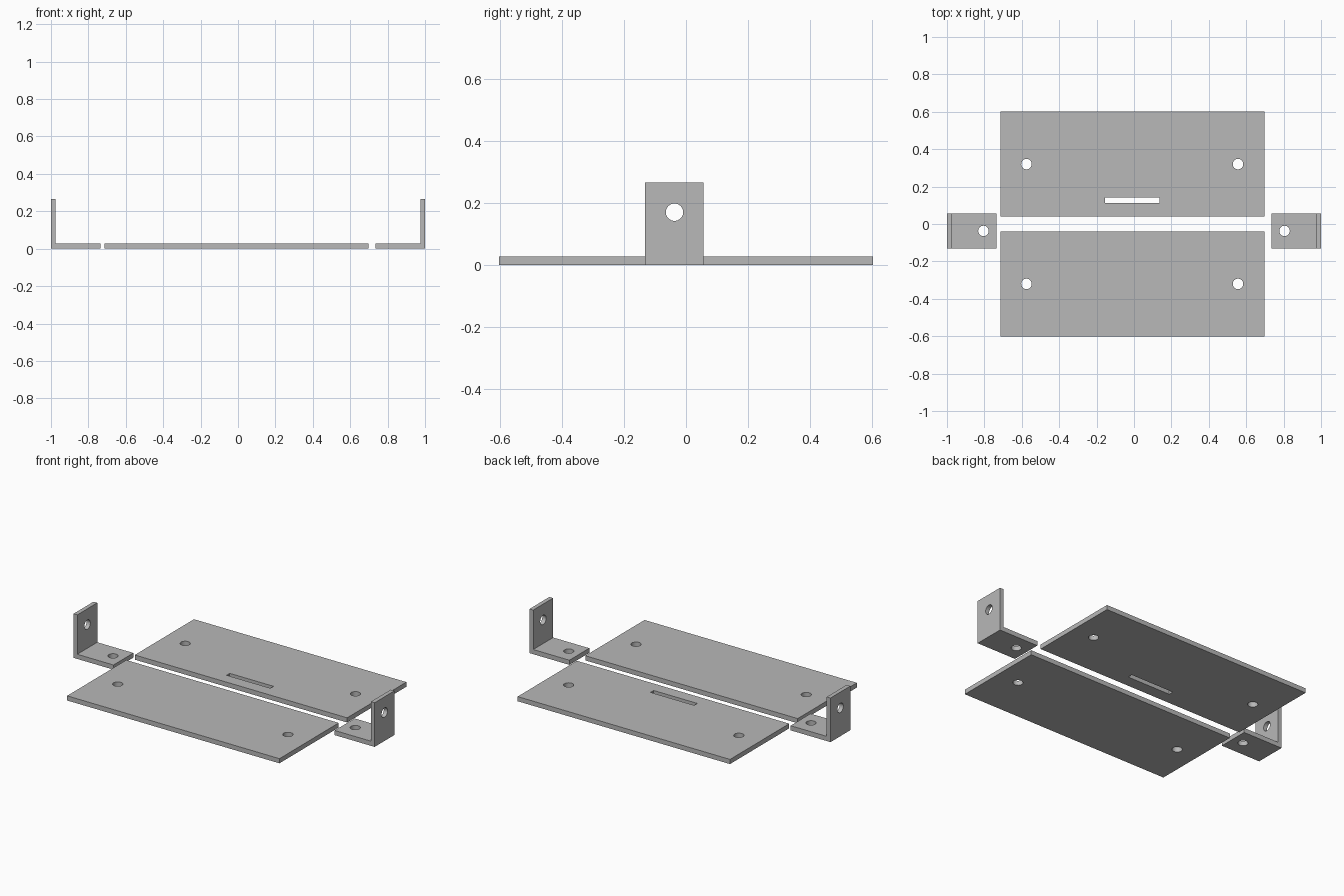
import bpy
import bmesh
from math import pi
from mathutils import Matrix, Vector

default_cube = bpy.data.objects.get("Cube")
if default_cube:
    bpy.data.objects.remove(default_cube, do_unlink=True)

THICK = 0.028      # sheet thickness
WALL = 0.025       # bracket wall thickness
HOLE = 0.028       # hole radius

steel = bpy.data.materials.new("grey steel")
steel.use_nodes = True
grey = (0.48, 0.48, 0.48, 1)
steel.diffuse_color = grey
steel.node_tree.nodes["Principled BSDF"].inputs["Base Color"].default_value = grey


def make_object(name, bm):
    bmesh.ops.recalc_face_normals(bm, faces=bm.faces)
    mesh = bpy.data.meshes.new(name)
    bm.to_mesh(mesh)
    bm.free()
    mesh.materials.append(steel)
    obj = bpy.data.objects.new(name, mesh)
    bpy.context.collection.objects.link(obj)
    return obj


def extrude(name, points, direction):
    """Solid from a closed outline."""
    bm = bmesh.new()
    face = bm.faces.new([bm.verts.new(p) for p in points])
    result = bmesh.ops.extrude_face_region(bm, geom=[face], use_keep_orig=True)
    moved = [g for g in result["geom"] if isinstance(g, bmesh.types.BMVert)]
    bmesh.ops.translate(bm, verts=moved, vec=Vector(direction))
    return make_object(name, bm)


def box(name, x0, x1, y0, y1, z0, z1):
    outline = [(x0, y0, z0), (x1, y0, z0), (x1, y1, z0), (x0, y1, z0)]
    return extrude(name, outline, (0, 0, z1 - z0))


def drill(name, centre, axis="Z"):
    bm = bmesh.new()
    turn = Matrix.Rotation(pi / 2, 4, "Y") if axis == "X" else Matrix()
    bmesh.ops.create_cone(bm, cap_ends=True, segments=32, radius1=HOLE, radius2=HOLE,
                          depth=0.1, matrix=Matrix.Translation(centre) @ turn)
    return make_object(name, bm)


def cut(obj, cutters):
    bpy.context.view_layer.objects.active = obj
    for cutter in cutters:
        cutter.hide_render = True
        mod = obj.modifiers.new("cut", "BOOLEAN")
        mod.operation = "DIFFERENCE"
        mod.solver = "EXACT"
        mod.object = cutter
        bpy.ops.object.modifier_apply(modifier=mod.name)
        bpy.data.objects.remove(cutter, do_unlink=True)
    bpy.ops.object.select_all(action="DESELECT")
    obj.select_set(True)
    bpy.ops.object.shade_smooth_by_angle(angle=pi / 6)


# Two flat plates, the back one with a slot
for name, side in (("front_plate", -1), ("back_plate", 1)):
    y0, y1 = sorted((side * 0.04, side * 0.602))
    plate = box(name, -0.714, 0.697, y0, y1, 0, THICK)
    cutters = [drill("plate_hole", (x, side * 0.32, 0)) for x in (-0.575, 0.556)]
    if side > 0:
        cutters.append(box("slot", -0.155, 0.136, 0.113, 0.143, -0.05, 0.05))
    cut(plate, cutters)

# Mirrored angle brackets, one hole in each leg
for name, s in (("right_bracket", -1), ("left_bracket", 1)):
    profile = [(0.735, 0), (1, 0), (1, 0.265), (1 - WALL, 0.265),
               (1 - WALL, THICK), (0.735, THICK)]
    bracket = extrude(name, [(s * x, -0.132, z) for x, z in profile], (0, 0.189, 0))
    cut(bracket, [drill("base_hole", (s * 0.805, -0.037, 0)),
                  drill("wall_hole", (s, -0.037, 0.17), "X")])
